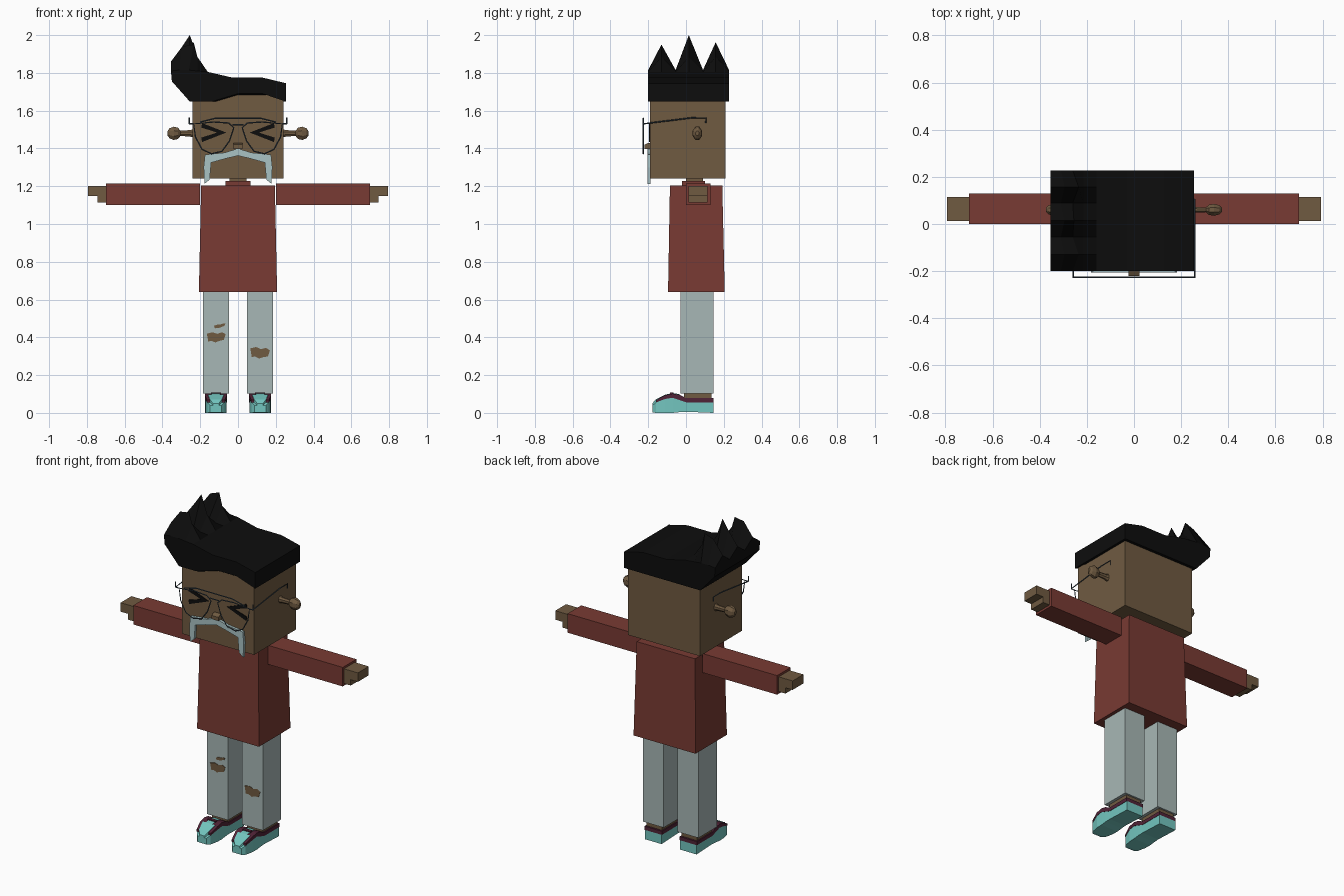
import bpy, bmesh
from mathutils import Vector

cube = bpy.data.objects.get("Cube")
if cube:
    bpy.data.objects.remove(cube, do_unlink=True)


def material(name, r, g, b):
    m = bpy.data.materials.new(name)
    m.use_nodes = True
    m.diffuse_color = (r, g, b, 1)
    node = next(n for n in m.node_tree.nodes if n.type == 'BSDF_PRINCIPLED')
    node.inputs["Base Color"].default_value = (r, g, b, 1)
    node.inputs["Roughness"].default_value = 0.9
    return m


SKIN = material("brown_skin", .16, .103, .053)
RED = material("brick_red", .19, .043, .033)
DENIM = material("pale_denim", .39, .475, .465)
PALE = material("pale_grey_hair", .40, .55, .56)
TEAL = material("teal", .17, .56, .52)
MAROON = material("maroon", .08, .017, .038)
BLACK = material("black", .004, .004, .004)
METAL = material("dark_metal", .045, .07, .095)


def finish(bm, name, mat):
    bmesh.ops.recalc_face_normals(bm, faces=bm.faces)
    mesh = bpy.data.meshes.new(name)
    bm.to_mesh(mesh)
    bm.free()
    mesh.materials.append(mat)
    ob = bpy.data.objects.new(name, mesh)
    bpy.context.collection.objects.link(ob)
    return ob


def loft(name, rings, mat):
    """Skin a list of equal-length rings and cap both ends."""
    bm = bmesh.new()
    rows = [[bm.verts.new(p) for p in ring] for ring in rings]
    n = len(rows[0])
    for a, b in zip(rows, rows[1:]):
        for i in range(n):
            j = (i + 1) % n
            bm.faces.new((a[i], a[j], b[j], b[i]))
    bm.faces.new(rows[0])
    bm.faces.new(rows[-1])
    return finish(bm, name, mat)


def rect(x0, x1, y0, y1, z):
    return [(x0, y0, z), (x1, y0, z), (x1, y1, z), (x0, y1, z)]


def box(name, x, y, z, mat, side=1):
    return loft(name, [rect(side * x[0], side * x[1], *y, h) for h in z], mat)


def plate(name, pts, y, depth, mat, side=1):
    return loft(name, [[(side * px, d, pz) for px, pz in pts] for d in (y, y - depth)], mat)


def wire(name, paths, mat, radius):
    cu = bpy.data.curves.new(name, 'CURVE')
    cu.dimensions = '3D'
    cu.bevel_depth = radius
    cu.bevel_resolution = 0
    for pts, closed in paths:
        sp = cu.splines.new('POLY')
        sp.points.add(len(pts) - 1)
        for p, co in zip(sp.points, pts):
            p.co = (*co, 1)
        sp.use_cyclic_u = closed
    cu.materials.append(mat)
    ob = bpy.data.objects.new(name, cu)
    bpy.context.collection.objects.link(ob)


# Head, neck and tunic
box("head", (-.24, .24), (-.19, .21), (1.24, 1.7), SKIN)
box("neck", (-.045, .045), (0, .09), (1.19, 1.25), SKIN)
box("collar", (-.067, .067), (-.02, .1), (1.19, 1.228), RED)
loft("tunic", [rect(-.207, .207, -.095, .205, .64), rect(-.195, .195, -.085, .192, 1.205)], RED)


# Swept hair: a side-on outline lofted from front to back, alternating spikes and valleys
def hair_ring(y, tip=None, arch=0):
    pts = [(-.255, 1.648), (-.14, 1.648), (0, 1.648 + arch), (.13, 1.648 + arch), (.255, 1.648),
           (.255, 1.745), (.13, 1.775), (-.03, 1.775), (-.16, 1.805)]
    if tip:
        pts += [(-.215, 1.885), tip, (-.295, 1.94), (-.355, 1.86)]
    else:
        pts += [(-.215, 1.81), (-.26, 1.815), (-.31, 1.815), (-.355, 1.81)]
    pts.append((-.35, 1.755))
    return [(px, y, pz) for px, pz in pts]


loft("hair", [hair_ring(-.2, arch=.042), hair_ring(-.13, (-.235, 1.95)), hair_ring(-.055),
              hair_ring(.015, (-.255, 2.0)), hair_ring(.09), hair_ring(.157, (-.235, 1.962)),
              hair_ring(.228)], BLACK)

# Face
loft("nose", [rect(-.023, .023, -.2, -.185, 1.43), rect(-.023, .023, -.22, -.185, 1.42),
              rect(-.023, .023, -.22, -.185, 1.398)], SKIN)
half = [(.07, 1.378), (.175, 1.367), (.182, 1.3), (.177, 1.213), (.15, 1.235),
        (.142, 1.325), (.07, 1.345)]
plate("moustache", [(0, 1.4)] + half + [(0, 1.362)] + [(-a, b) for a, b in reversed(half)],
      -.188, .017, PALE)
for side, label in ((1, "left"), (-1, "right")):
    for up, part in ((1, "upper"), (-1, "lower")):
        stroke = [(.062, 1.484), (.085, 1.484 - up * .008), (.195, 1.484 + up * .027),
                  (.19, 1.484 + up * .05)]
        plate(f"{label}_eye_{part}_stroke", stroke, -.189, .006, BLACK, side)

# Glasses
frame = []
lens = [(.235, 1.53), (.225, 1.46), (.19, 1.395), (.14, 1.372), (.085, 1.385),
        (.045, 1.44), (.022, 1.51), (.05, 1.535), (.13, 1.54)]
for s in (-1, 1):
    frame.append(([(s * a, -.226, b) for a, b in lens], True))
    frame.append(([(s * .235, -.226, 1.53), (s * .258, -.226, 1.53), (s * .258, -.19, 1.535),
                   (s * .258, .03, 1.562), (s * .258, .105, 1.562), (s * .258, .105, 1.535)], False))
    frame.append(([(s * .258, -.226, 1.53), (s * .258, -.226, 1.562)], False))
frame.append(([(-.2, -.226, 1.54), (-.12, -.226, 1.56), (.12, -.226, 1.56), (.2, -.226, 1.54)], False))
frame.append(([(-.03, -.226, 1.525), (.03, -.226, 1.525)], False))
wire("glasses", frame, METAL, .0035)


# Shoe cross-sections: y, half width, bottom, top of sole body, top of upper
SHOE = [(-.178, .03, .003, .04, .048), (-.16, .045, 0, .055, .068), (-.11, .056, 0, .074, .094),
        (-.07, .057, 0, .08, .102), (-.035, .057, .004, .068, .096), (0, .056, .006, .056, .078),
        (.146, .056, 0, .056, .078)]


def shoe_part(name, cx, lo, hi, mat, stations, grow=0, lift=0):
    rings = []
    for st in stations:
        w = st[1] + grow
        a, b = st[lo], st[hi] + lift
        rings.append([(cx - w, st[0], a), (cx + w, st[0], a), (cx + w, st[0], b), (cx - w, st[0], b)])
    loft(name, rings, mat)


# Mirrored parts
for side, label in ((1, "left"), (-1, "right")):
    cx = side * .117
    box(f"{label}_sleeve", (.2, .7), (0, .13), (1.1, 1.215), RED, side)
    box(f"{label}_hand", (.69, .793), (.012, .115), (1.148, 1.202), SKIN, side)
    box(f"{label}_thumb", (.69, .745), (.012, .115), (1.113, 1.148), SKIN, side)
    box(f"{label}_leg", (.047, .186), (-.028, .146), (.103, .65), DENIM, side)
    box(f"{label}_ankle", (.066, .168), (-.01, .135), (.06, .11), SKIN, side)

    # Ear stalk and knob, turned around a sideways axis
    def ear_ring(x, r):
        ring = [(1, .4), (.4, 1), (-.4, 1), (-1, .4), (-1, -.4), (-.4, -1), (.4, -1), (1, -.4)]
        return [(side * x, .06 + a * r * .72, 1.48 + b * r) for a, b in ring]
    loft(f"{label}_ear", [ear_ring(*p) for p in (
        (.235, .022), (.255, .017), (.305, .014), (.318, .03), (.34, .035), (.362, .027),
        (.373, .012))], SKIN)

    # Shoes
    shoe_part(f"{label}_shoe_body", cx, 2, 3, TEAL, SHOE)
    shoe_part(f"{label}_shoe_upper", cx, 3, 4, MAROON, SHOE[1:], .002)
    shoe_part(f"{label}_shoe_toe", cx, 3, 4, TEAL, SHOE[:3], -.014, .003)
    tongue = [(y, .022, lo, mid, hi) for y, w, lo, mid, hi in SHOE[2:5]]
    shoe_part(f"{label}_shoe_tongue", cx, 3, 4, TEAL, tongue, 0, .003)
    box(f"{label}_shoe_strap", (.09, .144), (-.086, -.066), (.09, .107), MAROON, side)


# Torn knee patches with frayed edges
def tear(name, x, z, w, h, skew):
    outline = [(-1, .7), (-.4, 1), (.1, .7), (.6, 1), (1, .6), (.8, -.5), (.3, -.7),
               (-.1, -1), (-.5, -.7), (-.85, -.8)]
    plate(name, [(x + a * w, z + b * h + a * skew) for a, b in outline], -.027, .003, SKIN)


tear("right_knee_tear", -.115, .4, .05, .027, 0)
tear("right_knee_small_tear", -.097, .46, .03, .01, .006)
tear("left_knee_tear", .117, .317, .052, .03, -.004)
